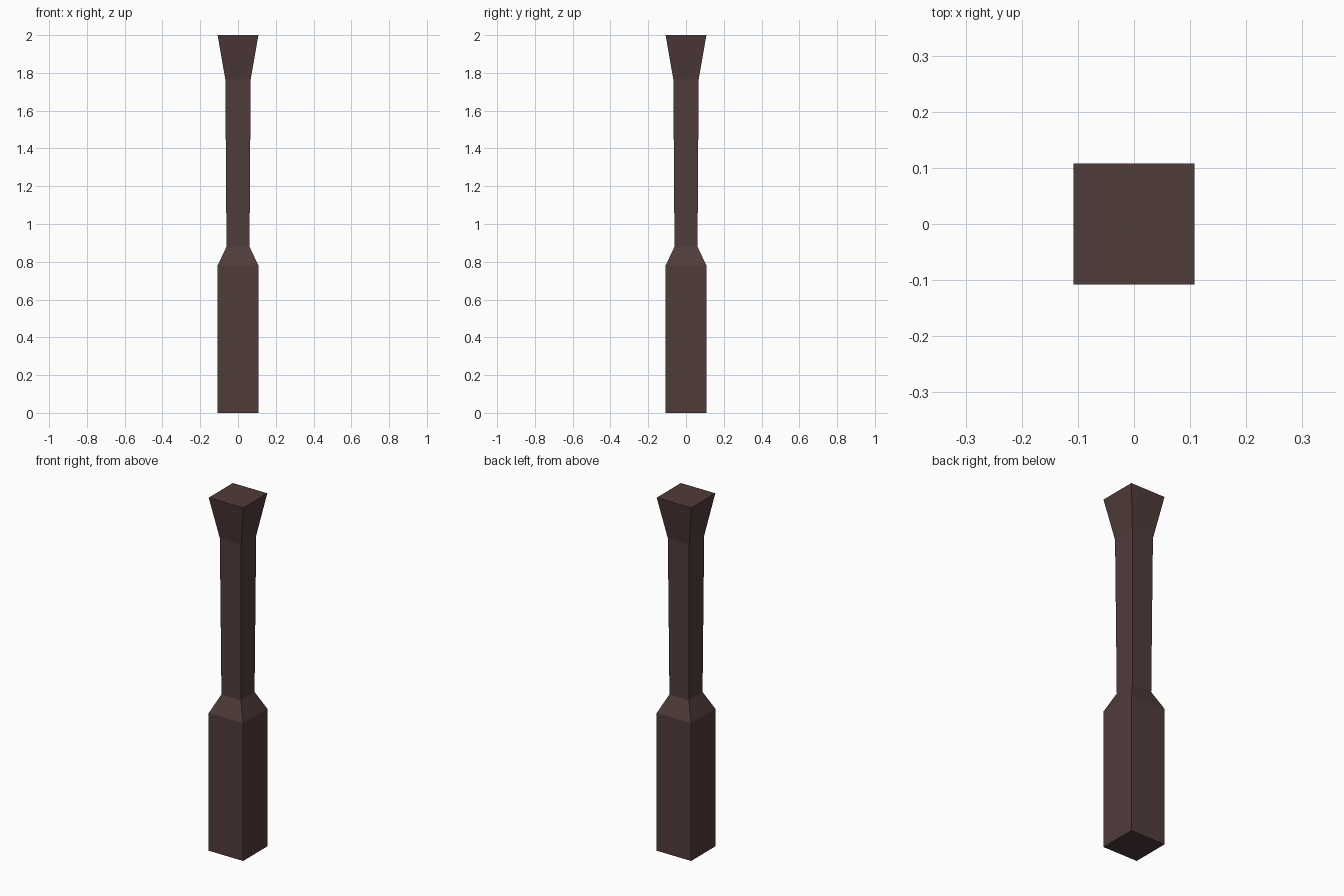
import bpy
import bmesh

cube = bpy.data.objects.get("Cube")
if cube:
    bpy.data.objects.remove(cube, do_unlink=True)

# Dark wood colour
wood = bpy.data.materials.new("dark_brown_wood")
wood.use_nodes = True
colour = (0.08, 0.045, 0.042, 1.0)
wood.diffuse_color = colour
shader = next(n for n in wood.node_tree.nodes if n.type == 'BSDF_PRINCIPLED')
shader.inputs["Base Color"].default_value = colour
shader.inputs["Roughness"].default_value = 0.8


def square_post(name, profile):
    """Loft square rings given as (height, half width) and cap both ends."""
    bm = bmesh.new()
    corners = ((-1, -1), (1, -1), (1, 1), (-1, 1))
    rings = [[bm.verts.new((x * half, y * half, z)) for x, y in corners]
             for z, half in profile]
    for low, high in zip(rings, rings[1:]):
        for i in range(4):
            j = (i + 1) % 4
            bm.faces.new((low[i], low[j], high[j], high[i]))
    bm.faces.new(rings[0][::-1])
    bm.faces.new(rings[-1])
    mesh = bpy.data.meshes.new(name)
    bm.to_mesh(mesh)
    bm.free()
    mesh.materials.append(wood)
    post = bpy.data.objects.new(name, mesh)
    bpy.context.collection.objects.link(post)
    return post


# Square base, sloped shoulder, slim neck widening slightly, flared head
square_post("wooden_post", [
    (0.0, 0.108),
    (0.78, 0.108),
    (0.88, 0.061),
    (1.765, 0.067),
    (2.0, 0.108),
])
